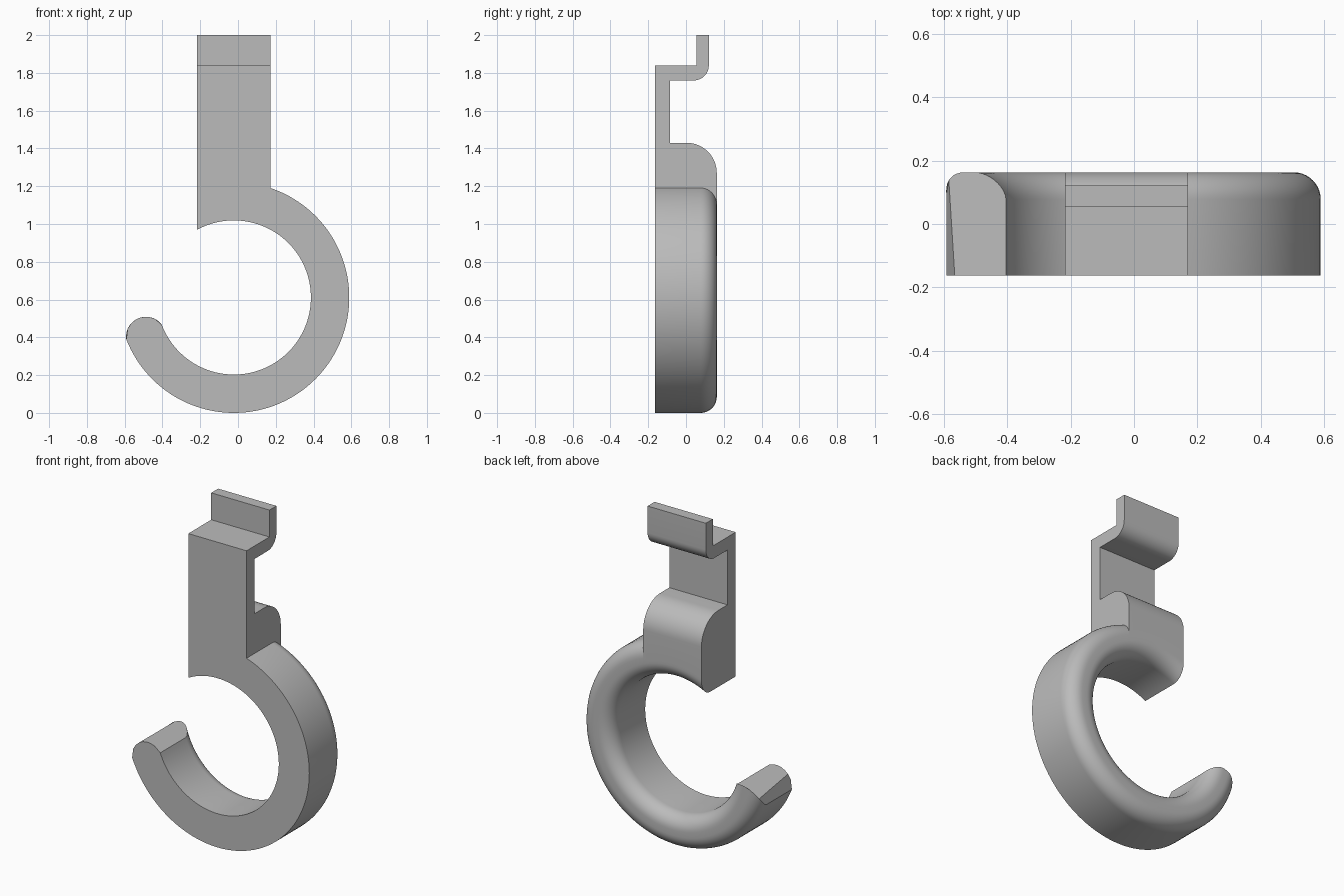
import bpy, bmesh
from math import sin, cos, acos, sqrt, pi, radians, tau

if "Cube" in bpy.data.objects:
    bpy.data.objects.remove(bpy.data.objects["Cube"])

CX, CZ = -0.022, 0.611          # ring centre
R_IN, R_OUT = 0.408, 0.611      # ring radii
R_MID = (R_IN + R_OUT) / 2
FRONT, BACK = -0.163, 0.163
LEFT, RIGHT = -0.217, 0.171     # strap edges
FILLET, TIP_R = 0.085, 0.105
TIP_ANGLE = radians(204) - tau

grey = bpy.data.materials.new("light_grey")
grey.use_nodes = True
COLOUR = (0.5, 0.5, 0.5, 1)
grey.diffuse_color = COLOUR
grey.node_tree.nodes["Principled BSDF"].inputs["Base Color"].default_value = COLOUR


def arc(cx, cy, r, start, end, n=10):
    """Points on an arc, angles in degrees."""
    angles = [radians(start + (end - start) * i / n) for i in range(n + 1)]
    return [(cx + r * cos(a), cy + r * sin(a)) for a in angles]


def loft(name, sections):
    """Skin equal closed sections and cap both ends."""
    bm = bmesh.new()
    rows = [[bm.verts.new(p) for p in s] for s in sections]
    for a, b in zip(rows, rows[1:]):
        for i in range(len(a)):
            j = (i + 1) % len(a)
            bm.faces.new((a[i], a[j], b[j], b[i]))
    bm.faces.new(rows[0])
    bm.faces.new(rows[-1])
    bmesh.ops.recalc_face_normals(bm, faces=bm.faces)
    mesh = bpy.data.meshes.new(name)
    bm.to_mesh(mesh)
    bm.free()
    mesh.materials.append(grey)
    obj = bpy.data.objects.new(name, mesh)
    bpy.context.collection.objects.link(obj)
    return obj


# Hook ring: swept section (radius, y), cut flat at the strap, round at the tip
section = [(R_IN, FRONT)]
section += [(R_IN + (R_OUT - R_IN) * i / 8, FRONT) for i in range(1, 8)]
section += [(R_OUT, FRONT)]
section += arc(R_OUT - FILLET, BACK - FILLET, FILLET, 0, 90)
section += arc(R_IN + FILLET, BACK - FILLET, FILLET, 90, 180)


def ring_point(r, y, t):
    start = acos((LEFT - CX) / r)
    spread = (r * r + R_MID ** 2 - TIP_R ** 2) / (2 * r * R_MID)
    end = TIP_ANGLE - acos(min(1, spread))
    a = start + (end - start) * t
    return (CX + r * cos(a), y, CZ + r * sin(a))


STEPS = 96
hook = loft("hook_ring", [[ring_point(r, y, k / STEPS) for r, y in section]
                          for k in range(STEPS + 1)])

# Strap with the bent top clip and rounded back block, side profile (y, z)
profile = [(FRONT, 1.838), (0.055, 1.838), (0.055, 2.0), (0.121, 2.0)]
profile += arc(0.041, 1.84, 0.08, 0, -90)
profile += [(-0.085, 1.76), (-0.085, 1.43)]
profile += arc(BACK - 0.16, 1.27, 0.16, 90, 0, 14)


def strap_slice(x):
    z = CZ + sqrt(R_MID ** 2 - (x - CX) ** 2)
    return [(x, y, h) for y, h in profile + [(BACK, z), (FRONT, z)]]


SLICES = 16
strap = loft("wall_hook", [strap_slice(LEFT + (RIGHT - LEFT) * i / SLICES)
                           for i in range(SLICES + 1)])

# Join strap and ring into one solid
union = strap.modifiers.new("join", "BOOLEAN")
union.operation = "UNION"
union.solver = "EXACT"
union.object = hook
bpy.ops.object.select_all(action="DESELECT")
bpy.context.view_layer.objects.active = strap
strap.select_set(True)
bpy.ops.object.modifier_apply(modifier=union.name)
bpy.data.objects.remove(hook)
bpy.ops.object.shade_smooth_by_angle(angle=radians(30))
